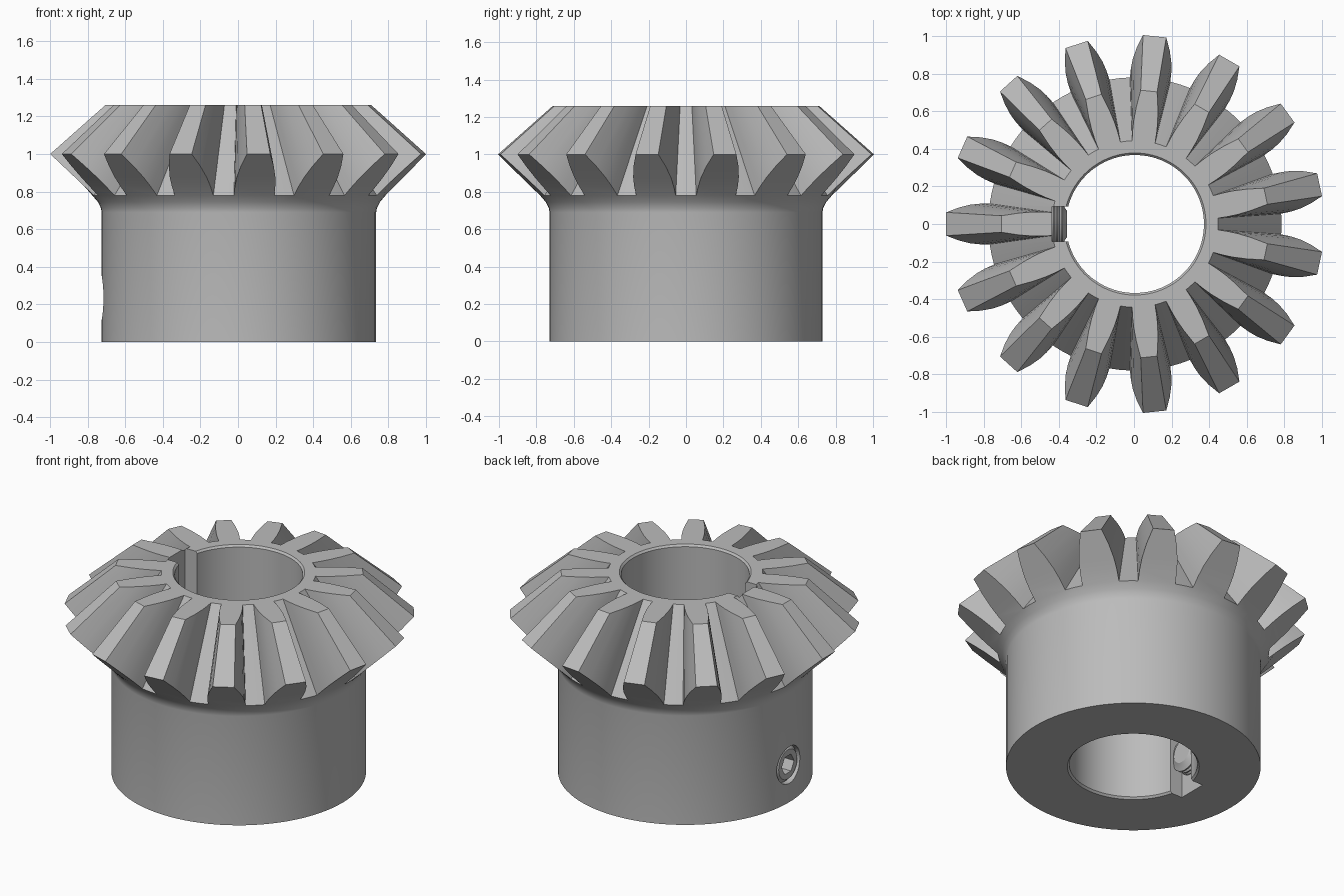
import bpy, bmesh
from math import radians, degrees, sin, cos, asin, pi
from mathutils import Matrix

if "Cube" in bpy.data.objects:
    bpy.data.objects.remove(bpy.data.objects["Cube"])

TEETH, PITCH, APEX, TOP = 15, 24, 1.89, 1.26
ROOT = 0.78
SHIFT = Matrix.Translation((0.005, 0, 0))

steel = bpy.data.materials.new("steel_grey")
steel.use_nodes = True
steel.diffuse_color = (0.5, 0.5, 0.5, 1)
steel.node_tree.nodes["Principled BSDF"].inputs["Base Color"].default_value = (0.5, 0.5, 0.5, 1)


def finish(bm, name, matrix=Matrix()):
    bmesh.ops.recalc_face_normals(bm, faces=bm.faces)
    bm.transform(SHIFT @ matrix)
    mesh = bpy.data.meshes.new(name)
    bm.to_mesh(mesh)
    bm.free()
    mesh.materials.append(steel)
    obj = bpy.data.objects.new(name, mesh)
    bpy.context.collection.objects.link(obj)
    return obj


def select(obj):
    bpy.ops.object.select_all(action='DESELECT')
    obj.select_set(True)
    bpy.context.view_layer.objects.active = obj


def cut(obj, cutter):
    mod = obj.modifiers.new("cut", 'BOOLEAN')
    mod.operation, mod.solver, mod.object = 'DIFFERENCE', 'EXACT', cutter
    cutter.hide_render = True
    select(obj)
    bpy.ops.object.modifier_apply(modifier=mod.name)
    bpy.data.objects.remove(cutter)


def smooth(obj):
    select(obj)
    bpy.ops.object.shade_smooth_by_angle(angle=radians(30))


def polar(bm, r, deg, z):
    return bm.verts.new((r * cos(radians(deg)), r * sin(radians(deg)), z))


def lathe(bm, profile, angles, closed, skip=lambda i, j: False):
    rings = [[polar(bm, r, a, z) for a in angles] for r, z in profile]
    n = len(angles)
    for i in range(len(rings) if closed else len(rings) - 1):
        a, b = rings[i], rings[(i + 1) % len(rings)]
        for j in range(n):
            if not skip(i, j):
                k = (j + 1) % n
                bm.faces.new((a[j], a[k], b[k], b[j]))
    return rings


def cylinder(name, radius, depth, matrix, sides):
    bm = bmesh.new()
    bmesh.ops.create_cone(bm, cap_ends=True, segments=sides,
                          radius1=radius, radius2=radius, depth=depth)
    return finish(bm, name, matrix)


# Gear body: turned hub, with the root cone left open under each tooth
flank = [(0.83, 0.108), (0.88, 0.103), (0.94, 0.088), (1.006, 0.062)]
half = degrees(asin(0.108 / ROOT))
columns = [180 + PITCH * t + a for t in range(TEETH)
           for a in (-half, -half / 2, 0, half / 2, half, PITCH / 2)]
top_root = ROOT * (APEX - TOP) / (APEX - ROOT)
profile = [(0.378, 0), (0.73, 0), (0.73, 0.69), (0.734, 0.712), (0.75, 0.745),
           (ROOT, ROOT), (top_root, TOP), (0.378, TOP), (0.367, 1.248), (0.367, 0.012)]
bm = bmesh.new()
rings = lathe(bm, profile, columns, True, lambda i, j: i == 5 and j % 6 < 4)

# Teeth: flanks converge on the cone apex and are cut flat at the top
for t in range(TEETH):
    mid = 180 + PITCH * t
    ends = []
    for ring, at_top in ((rings[5], False), (rings[6], True)):
        base = ring[6 * t:6 * t + 5]
        left, right = [base[0]], [base[-1]]
        for r, w in flank:
            z = ROOT + (r - ROOT) * 0.975
            spread = degrees(asin(w / r))
            if at_top:
                r, z = r * (APEX - TOP) / (APEX - z), TOP
            left.append(polar(bm, r, mid - spread, z))
            right.append(polar(bm, r, mid + spread, z))
        bm.faces.new(base + [right[1], left[1]])
        for i in range(1, len(flank)):
            bm.faces.new((left[i], right[i], right[i + 1], left[i + 1]))
        ends.append(left + right[::-1])
    low, high = ends
    for i in range(len(low) - 1):
        bm.faces.new((low[i], low[i + 1], high[i + 1], high[i]))
gear = finish(bm, "bevel_gear")

# Keyway along the bore
bm = bmesh.new()
bmesh.ops.create_cube(bm, size=1)
key = finish(bm, "keyway_cutter",
             Matrix.Translation((-0.32, 0, 0.6)) @ Matrix.Diagonal((0.24, 0.184, 2, 1)))
cut(gear, key)

# Threaded hole through the hub wall into the keyway
axis = Matrix.Translation((0, 0, 0.235)) @ Matrix.Rotation(-pi / 2, 4, 'Y')
cut(gear, cylinder("hole_cutter", 0.116, 0.4, axis @ Matrix.Translation((0, 0, 0.6)), 48))
smooth(gear)

# Set screw with thread ridges, chamfered ends and a hex socket
thread = [(0.07, 0.362), (0.09, 0.375)]
for i in range(12):
    z = 0.385 + i * 0.026
    thread += [(0.113, z), (0.113, z + 0.007), (0.097, z + 0.015)]
thread += [(0.113, 0.697), (0.092, 0.718)]
bm = bmesh.new()
rings = lathe(bm, thread, [i * 10 for i in range(36)], False)
bm.faces.new(rings[0])
bm.faces.new(rings[-1])
screw = finish(bm, "set_screw", axis)
cut(screw, cylinder("socket_cutter", 0.062, 0.2, axis @ Matrix.Translation((0, 0, 0.7)), 6))
smooth(screw)
